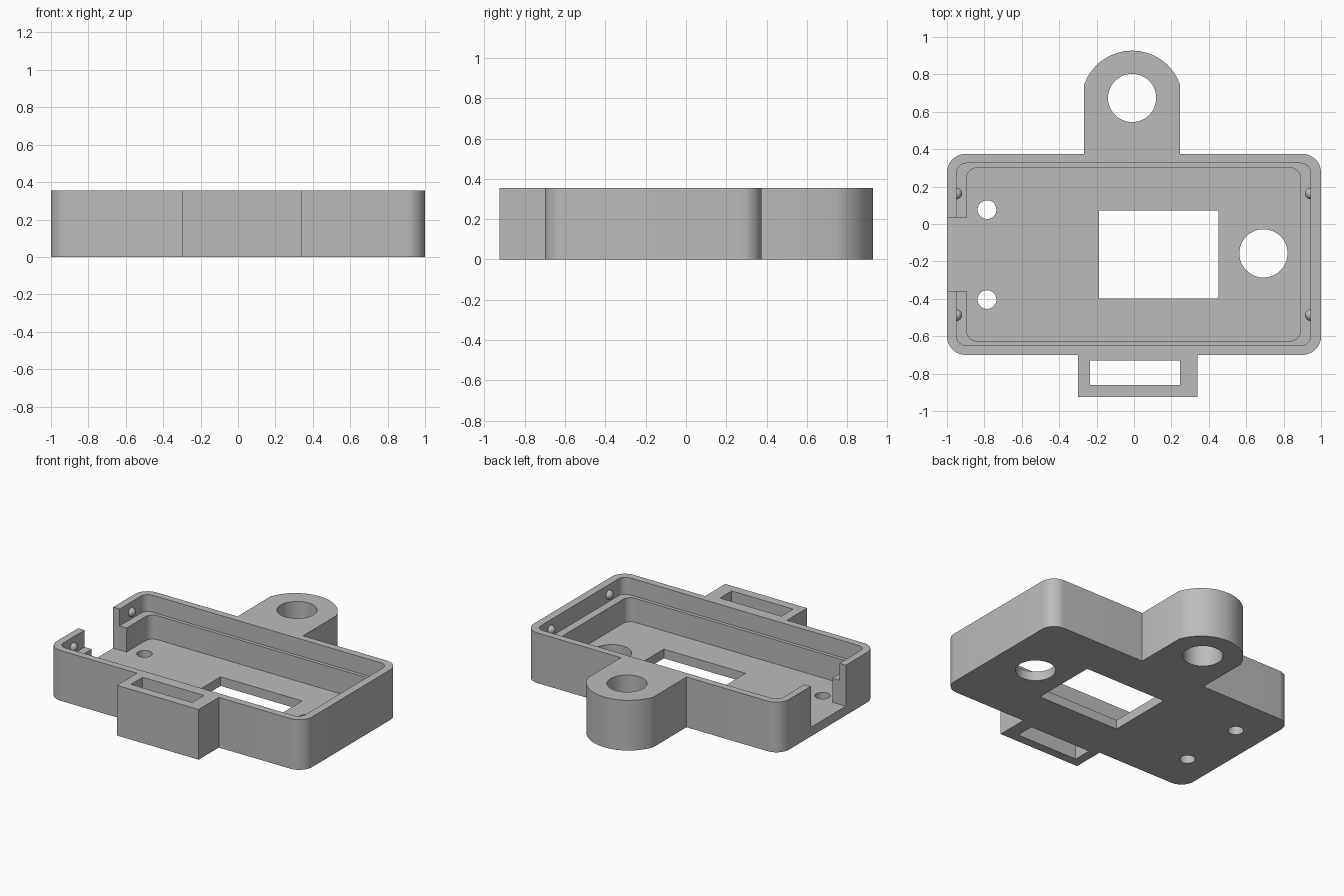
import bpy, bmesh
from math import sin, cos, pi, radians, asin

cube = bpy.data.objects.get("Cube")
if cube:
    bpy.data.objects.remove(cube, do_unlink=True)

HEIGHT, FLOOR, LEDGE = 0.355, 0.065, 0.235
ABOVE, BELOW = 0.5, -0.1

grey = bpy.data.materials.new("plain grey")
grey.use_nodes = True
colour = (0.5, 0.5, 0.5, 1)
grey.diffuse_color = colour
grey.node_tree.nodes["Principled BSDF"].inputs["Base Color"].default_value = colour


def arc(cx, cy, r, start, end, steps):
    angles = [start + (end - start) * i / steps for i in range(steps + 1)]
    return [(cx + r * cos(a), cy + r * sin(a)) for a in angles]


def rounded_rect(x0, x1, y0, y1, r):
    corners = [(x1 - r, y0 + r, -pi / 2), (x1 - r, y1 - r, 0),
               (x0 + r, y1 - r, pi / 2), (x0 + r, y0 + r, pi)]
    return [p for cx, cy, a in corners for p in arc(cx, cy, r, a, a + pi / 2, 10)]


def rect(x0, x1, y0, y1):
    return [(x0, y0), (x1, y0), (x1, y1), (x0, y1)]


def circle(cx, cy, r):
    return arc(cx, cy, r, 0, 2 * pi, 48)[:-1]


def prism(name, outline, z0, z1):
    bm = bmesh.new()
    base = bm.faces.new([bm.verts.new((x, y, z0)) for x, y in outline])
    top = bmesh.ops.extrude_face_region(bm, geom=[base])["geom"]
    verts = [v for v in top if isinstance(v, bmesh.types.BMVert)]
    bmesh.ops.translate(bm, verts=verts, vec=(0, 0, z1 - z0))
    bmesh.ops.recalc_face_normals(bm, faces=bm.faces)
    mesh = bpy.data.meshes.new(name)
    bm.to_mesh(mesh)
    bm.free()
    mesh.materials.append(grey)
    obj = bpy.data.objects.new(name, mesh)
    bpy.context.collection.objects.link(obj)
    return obj


def smooth(obj):
    bpy.ops.object.select_all(action="DESELECT")
    obj.select_set(True)
    bpy.context.view_layer.objects.active = obj
    bpy.ops.object.shade_smooth_by_angle(angle=radians(30))


# Outline of the tray with its front strap loop and rounded back ear
X, FRONT, BACK, R = 1.0, -0.70, 0.375, 0.1
ear_x, ear_half, ear_r, ear_cy = -0.01, 0.256, 0.272, 0.655
kink = asin((0.745 - ear_cy) / ear_r)
corners = rounded_rect(-X, X, FRONT, BACK, R)
n = len(corners) // 4
outline = corners[:2 * n]
outline += [(ear_x + ear_half, BACK)]
outline += arc(ear_x, ear_cy, ear_r, kink, pi - kink, 16)
outline += [(ear_x - ear_half, BACK)]
outline += corners[2 * n:]
outline += [(-0.30, FRONT), (-0.30, -0.925), (0.34, -0.925), (0.34, FRONT)]
tray = prism("tray", outline, 0, HEIGHT)

# Recesses, side notch and through holes
cutters = [
    prism("lid_recess", rounded_rect(-0.95, 0.945, -0.65, 0.325, 0.055), LEDGE, ABOVE),
    prism("inner_recess", rounded_rect(-0.895, 0.89, -0.625, 0.30, 0.055), FLOOR, ABOVE),
    prism("side_notch", rect(-1.1, -0.85, -0.358, 0.033), FLOOR, ABOVE),
    prism("window_hole", rect(-0.187, 0.452, -0.398, 0.072), BELOW, ABOVE),
    prism("strap_slot", rect(-0.235, 0.245, -0.861, -0.73), BELOW, ABOVE),
    prism("ear_hole", circle(ear_x, 0.674, 0.129), BELOW, ABOVE),
    prism("floor_hole", circle(0.692, -0.157, 0.129), BELOW, ABOVE),
    prism("screw_hole_back", circle(-0.786, 0.077, 0.05), BELOW, ABOVE),
    prism("screw_hole_front", circle(-0.786, -0.404, 0.05), BELOW, ABOVE),
]
bpy.context.view_layer.objects.active = tray
for cutter in cutters:
    cutter.hide_render = True
    mod = tray.modifiers.new(cutter.name, "BOOLEAN")
    mod.operation = "DIFFERENCE"
    mod.solver = "EXACT"
    mod.object = cutter
    bpy.ops.object.modifier_apply(modifier=mod.name)
for cutter in cutters:
    bpy.data.objects.remove(cutter, do_unlink=True)
smooth(tray)

# Small snap bumps on the end walls
for side, x in (("right", -0.95), ("left", 0.945)):
    for end, y in (("back", 0.163), ("front", -0.487)):
        bpy.ops.mesh.primitive_uv_sphere_add(segments=24, ring_count=12, radius=0.031,
                                             location=(x, y, 0.285))
        bump = bpy.context.object
        bump.name = f"snap_bump_{side}_{end}"
        bump.data.materials.append(grey)
        smooth(bump)
